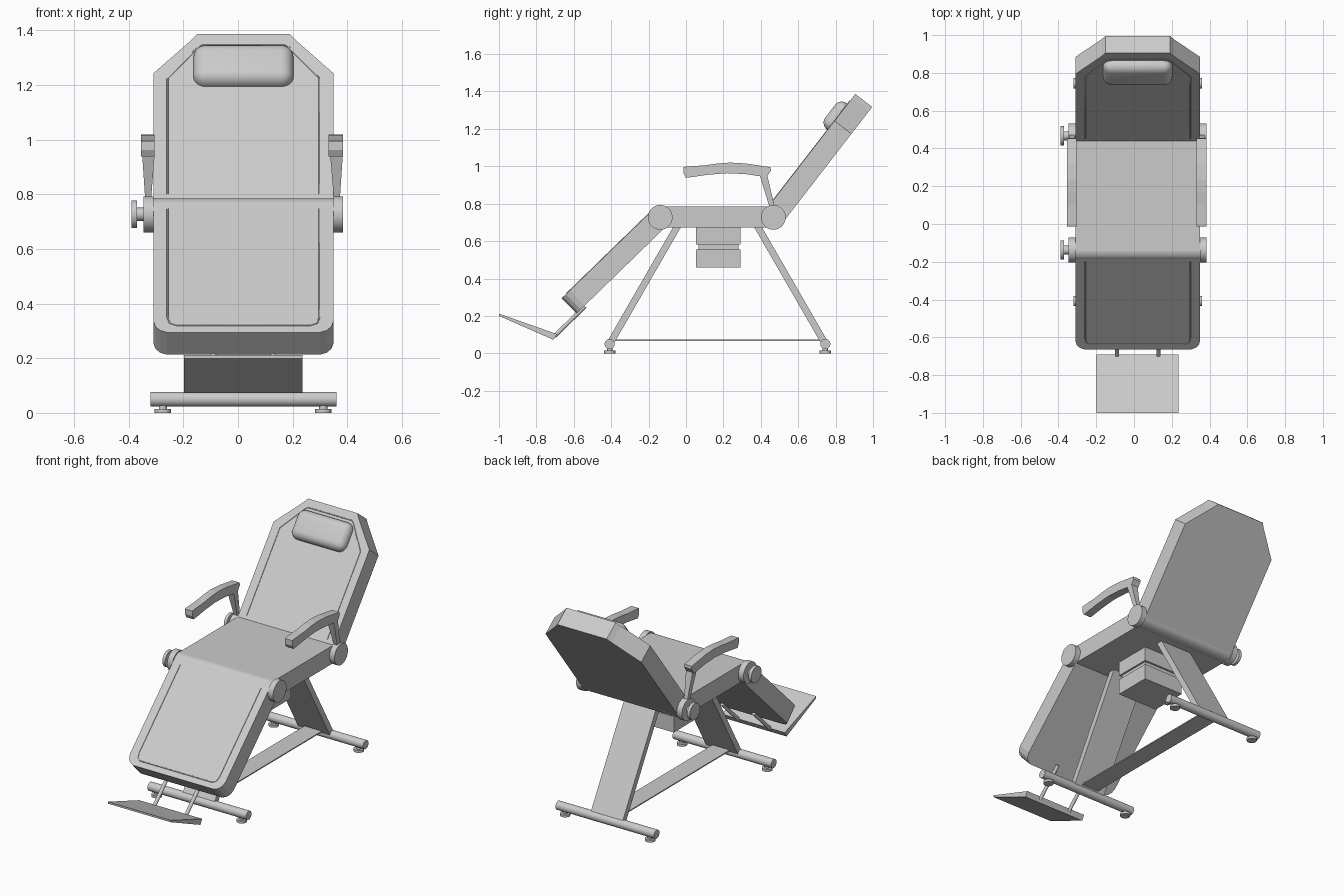
import bpy, bmesh, math
from mathutils import Vector as V, Matrix

if "Cube" in bpy.data.objects:
    bpy.data.objects.remove(bpy.data.objects["Cube"])

CX = 0.02                      # centre line of the chair body
HW = 0.33                      # half width of the cushions
T = 0.057                      # half thickness of the cushions
BACK_H = V((CX, 0.467, 0.727))
LEG_H = V((CX, -0.138, 0.727))
BACK_D, BACK_N = V((0, 0.612, 0.791)), V((0, -0.791, 0.612))
LEG_D, LEG_N = V((0, -0.717, -0.697)), V((0, -0.697, 0.717))


def finish(name, bm, smooth=False):
    bmesh.ops.recalc_face_normals(bm, faces=bm.faces)
    me = bpy.data.meshes.new(name)
    bm.to_mesh(me)
    bm.free()
    ob = bpy.data.objects.new(name, me)
    bpy.context.collection.objects.link(ob)
    if smooth:
        bpy.context.view_layer.objects.active = ob
        bpy.ops.object.select_all(action='DESELECT')
        ob.select_set(True)
        bpy.ops.object.shade_smooth_by_angle(angle=math.radians(35))
    return ob


def prism(name, pts, vec):
    """Extrude a closed 3D outline along vec."""
    bm = bmesh.new()
    face = bm.faces.new([bm.verts.new(p) for p in pts])
    ext = bmesh.ops.extrude_face_region(bm, geom=[face])['geom']
    bmesh.ops.translate(bm, vec=vec, verts=[g for g in ext if isinstance(g, bmesh.types.BMVert)])
    return finish(name, bm)


def box(name, x, y, z):
    return prism(name, [(x[0], y[0], z[0]), (x[1], y[0], z[0]), (x[1], y[1], z[0]), (x[0], y[1], z[0])],
                 V((0, 0, z[1] - z[0])))


def rod(name, a, b, r, n=32):
    a, b = V(a), V(b)
    bm = bmesh.new()
    m = Matrix.Translation((a + b) / 2) @ (b - a).to_track_quat('Z', 'Y').to_matrix().to_4x4()
    bmesh.ops.create_cone(bm, cap_ends=True, segments=n, radius1=r, radius2=r, depth=(b - a).length, matrix=m)
    return finish(name, bm, True)


def mirrored(half):
    """Complete an outline given its right half, bottom to top."""
    return half + [(-x, t) for x, t in reversed(half)]


def cushion(name, half, h, d, n, seam):
    at = lambda x, t, k: h + V((x, 0, 0)) + d * t + n * k
    prism(name, [at(x, t, -T) for x, t in mirrored(half)], n * 2 * T)
    # thin piping on the face
    cu = bpy.data.curves.new(name + "_piping", 'CURVE')
    cu.dimensions = '3D'
    cu.bevel_depth, cu.bevel_resolution = 0.003, 1
    sp = cu.splines.new('POLY')
    pts = mirrored(seam)
    sp.points.add(len(pts) - 1)
    for p, (x, t) in zip(sp.points, pts):
        p.co = (*at(x, t, T), 1)
    bpy.context.collection.objects.link(bpy.data.objects.new(name + "_piping", cu))


# cushions
box("seat", (CX - HW, CX + HW), (LEG_H.y, BACK_H.y), (0.673, 0.785))
cushion("backrest", [(HW, 0), (HW, 0.608), (0.193, 0.76), (0.17, 0.79)], BACK_H, BACK_D, BACK_N,
        [(0.278, 0.05), (0.278, 0.585), (0.165, 0.73), (0.15, 0.741)])
cushion("leg_rest", [(HW, 0), (HW, 0.618), (0.322, 0.648), (0.305, 0.668), (0.28, 0.679)], LEG_H, LEG_D, LEG_N,
        [(0.278, 0.03), (0.278, 0.60), (0.27, 0.63), (0.245, 0.642)])

# head pillow
bm = bmesh.new()
bmesh.ops.create_cube(bm, size=1)
bmesh.ops.scale(bm, vec=(0.367, 0.176, 0.1), verts=bm.verts)
bmesh.ops.bevel(bm, geom=bm.edges[:], offset=0.046, segments=6, profile=0.5, affect='EDGES')
pillow = finish("head_pillow", bm, True)
rot = Matrix((V((1, 0, 0)), BACK_D, BACK_N)).transposed().to_4x4()
pillow.matrix_world = Matrix.Translation(BACK_H + BACK_D * 0.635 + BACK_N * T) @ rot

# hinge rolls, side discs and left-hand knobs
for tag, h in (("rear", BACK_H), ("front", LEG_H)):
    def barrel(name, x0, x1, r):
        rod(f"{tag}_{name}", (x0, h.y, h.z), (x1, h.y, h.z), r, 40)
    barrel("hinge_roll", CX - HW, CX + HW, T + 0.001)
    barrel("disc_right", 0.35, 0.385, 0.066)
    barrel("disc_left", -0.346, -0.31, 0.066)
    barrel("knob_shaft", -0.372, -0.34, 0.024)
    barrel("knob", -0.389, -0.37, 0.051)

# armrests: curved pad plus a tapered stem
pad = [(-0.013, 0.995), (0.0, 0.998), (0.1, 1.005), (0.17, 1.015), (0.235, 1.02), (0.32, 1.015), (0.452, 0.995),
       (0.454, 0.977), (0.43, 0.94), (0.395, 0.947), (0.32, 0.958), (0.22, 0.963), (0.12, 0.955),
       (0.0, 0.938), (-0.013, 0.962)]
for side, x0, x1, s in (("left", -0.356, -0.305, -0.329), ("right", 0.332, 0.384, 0.362)):
    prism("armrest_" + side, [(x0, y, z) for y, z in pad], V((x1 - x0, 0, 0)))
    bm = bmesh.new()
    top = [bm.verts.new((x, y, 0.95)) for x, y in ((x0 + .005, .395), (x1, .395), (x1, .435), (x0 + .005, .435))]
    low = [bm.verts.new((s + x, y, 0.77)) for x, y in ((-.01, .45), (.01, .45), (.01, .477), (-.01, .477))]
    bm.faces.new(top)
    bm.faces.new(low)
    for i in range(4):
        j = (i + 1) % 4
        bm.faces.new((top[i], top[j], low[j], low[i]))
    finish("armrest_stem_" + side, bm)

# motor housing under the seat
for name, hw, y, z in (("housing_upper", 0.14, (0.054, 0.292), (0.583, 0.674)),
                       ("housing_neck", 0.128, (0.066, 0.28), (0.55, 0.59)),
                       ("housing_lower", 0.14, (0.054, 0.292), (0.458, 0.556))):
    box(name, (CX - hw, CX + hw), y, z)

# leg plates, foot bars and levelling feet
for tag, fy, ty in (("front", -0.408, -0.045), ("rear", 0.745, 0.382)):
    k = 0.021
    prism(tag + "_leg", [(CX - 0.11, fy - k, 0.05), (CX - 0.11, fy + k, 0.05),
                         (CX - 0.11, ty + k, 0.68), (CX - 0.11, ty - k, 0.68)], V((0.22, 0, 0)))
    rod(tag + "_foot_bar", (CX - 0.34, fy, 0.05), (CX + 0.34, fy, 0.05), 0.027)
    for side, x in (("left", CX - 0.295), ("right", CX + 0.292)):
        rod(f"{tag}_foot_stem_{side}", (x, fy, 0.01), (x, fy, 0.04), 0.015, 20)
        rod(f"{tag}_foot_pad_{side}", (x, fy, 0), (x, fy, 0.015), 0.03, 28)
box("base_strip", (CX - 0.06, CX + 0.06), (-0.4, 0.735), (0.066, 0.073))

# footrest plate and its two rods
prism("footrest", [(-0.198, y, z) for y, z in ((-1.0, 0.212), (-1.0, 0.2), (-0.708, 0.072), (-0.69, 0.103))],
      V((0.434, 0, 0)))
for side, x in (("left", -0.09), ("right", 0.129)):
    rod("footrest_rod_" + side, (x, -0.703, 0.092), (x, -0.54, 0.251), 0.011, 16)
